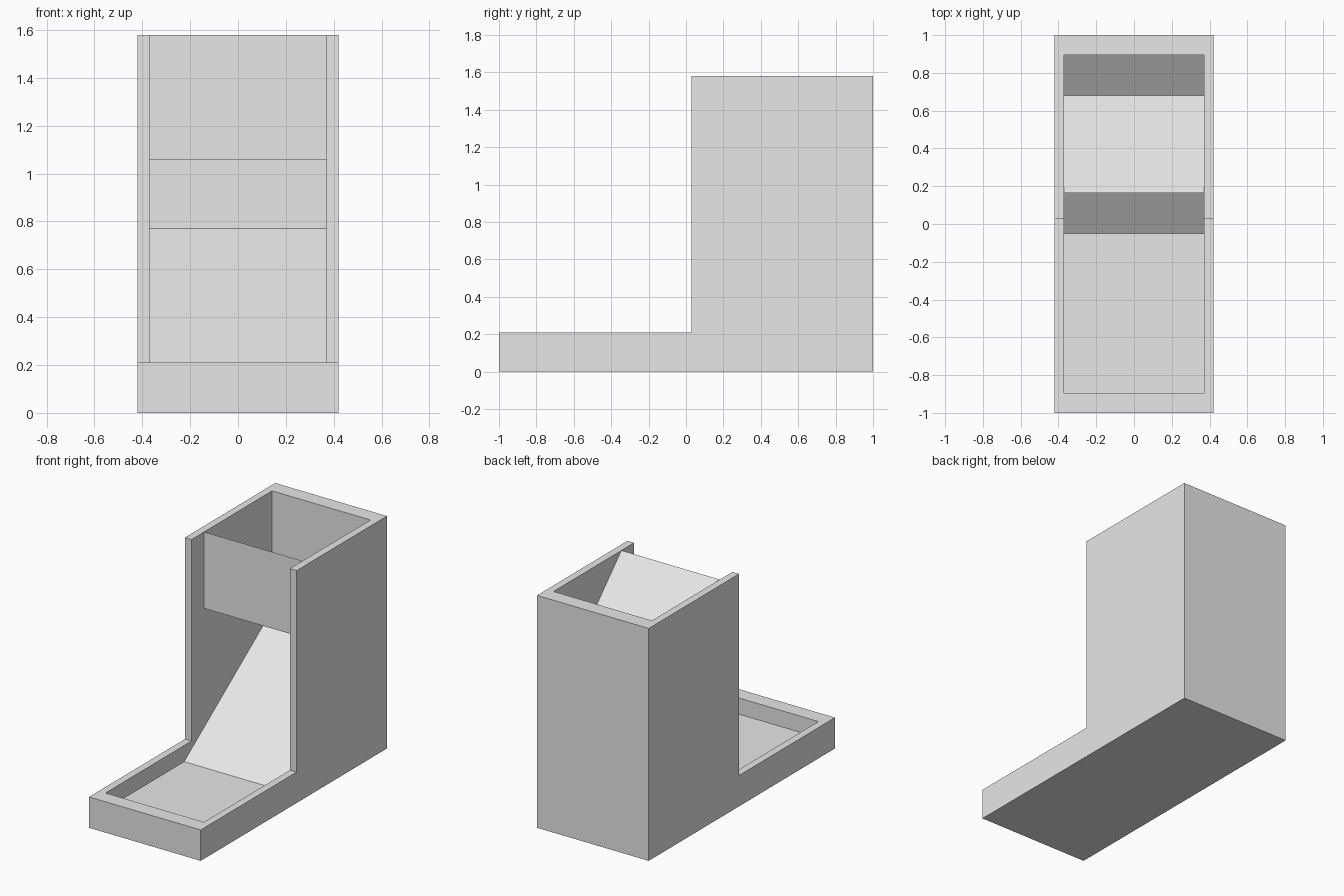
import bpy
import bmesh

cube = bpy.data.objects.get("Cube")
if cube:
    bpy.data.objects.remove(cube, do_unlink=True)

grey = bpy.data.materials.new("plain grey")
grey.use_nodes = True
grey.diffuse_color = (0.8, 0.8, 0.8, 1)
grey.node_tree.nodes["Principled BSDF"].inputs["Base Color"].default_value = (0.8, 0.8, 0.8, 1)


def prism(name, profile, half_width):
    """Extrude a (y, z) profile across x, centred on x = 0."""
    bm = bmesh.new()
    face = bm.faces.new([bm.verts.new((-half_width, y, z)) for y, z in profile])
    extruded = bmesh.ops.extrude_face_region(bm, geom=[face])["geom"]
    moved = [v for v in extruded if isinstance(v, bmesh.types.BMVert)]
    bmesh.ops.translate(bm, verts=moved, vec=(2 * half_width, 0, 0))
    bmesh.ops.recalc_face_normals(bm, faces=bm.faces)
    mesh = bpy.data.meshes.new(name)
    bm.to_mesh(mesh)
    bm.free()
    mesh.materials.append(grey)
    obj = bpy.data.objects.new(name, mesh)
    bpy.context.collection.objects.link(obj)
    return obj


OUTER, INNER = 0.42, 0.37
TOP, RIM, FLOOR = 1.58, 0.21, 0.10
INSIDE = 0.895      # inner face of the front and back walls
STEP = 0.03         # front edge of the tall side walls

# L-shaped housing
housing = prism("housing", [(-1, 0), (1, 0), (1, TOP), (STEP, TOP),
                            (STEP, RIM), (-1, RIM)], OUTER)

# Cavity leaves the tray floor and the ramp behind it
cavity = prism("cavity_cutter", [(-INSIDE, FLOOR), (-0.05, FLOOR), (INSIDE, 0.77),
                                 (INSIDE, 2), (-INSIDE, 2)], INNER)
cavity.hide_render = True
cut = housing.modifiers.new("hollow", 'BOOLEAN')
cut.operation = 'DIFFERENCE'
cut.solver = 'EXACT'
cut.object = cavity
bpy.context.view_layer.objects.active = housing
bpy.ops.object.modifier_apply(modifier=cut.name)
bpy.data.objects.remove(cavity, do_unlink=True)

# Hopper wedge: upright front panel with a chute sloping to the back
prism("hopper_wedge", [(0.165, 1.06), (0.68, 1.06), (0.165, TOP)], INNER)
